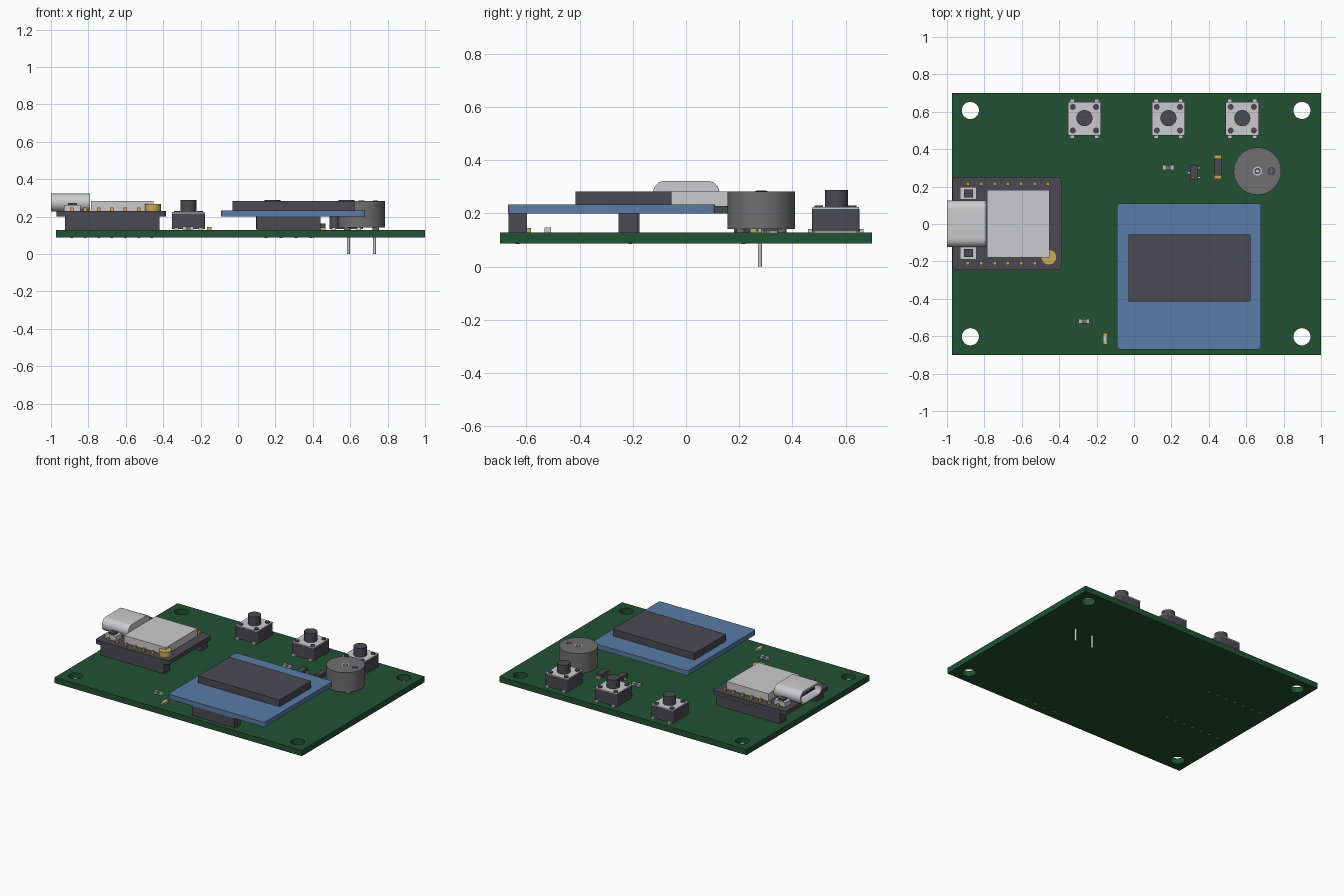
import bpy, bmesh, math
from mathutils import Vector

if "Cube" in bpy.data.objects:
    bpy.data.objects.remove(bpy.data.objects["Cube"], do_unlink=True)


def material(name, r, g, b):
    m = bpy.data.materials.new(name)
    m.use_nodes = True
    m.diffuse_color = (r, g, b, 1)
    m.node_tree.nodes["Principled BSDF"].inputs["Base Color"].default_value = (r, g, b, 1)
    return m


GREEN = material("board green", 0.016, 0.085, 0.034)
BLUE = material("display blue", 0.1, 0.2, 0.38)
DARK = material("dark plastic", 0.07, 0.068, 0.085)
LIGHT = material("light metal", 0.6, 0.6, 0.61)
GREY = material("buzzer grey", 0.16, 0.16, 0.16)
GOLD = material("gold contact", 0.58, 0.4, 0.1)

BOTTOM, TOP = 0.088, 0.129   # circuit board faces
DECK = 0.229                 # top of the controller board


def finish(name, bm, mat, smooth=False):
    mesh = bpy.data.meshes.new(name)
    bm.to_mesh(mesh)
    bm.free()
    mesh.materials.append(mat)
    ob = bpy.data.objects.new(name, mesh)
    bpy.context.collection.objects.link(ob)
    if smooth:
        bpy.ops.object.select_all(action='DESELECT')
        ob.select_set(True)
        bpy.context.view_layer.objects.active = ob
        bpy.ops.object.shade_smooth_by_angle(angle=math.radians(35))
    return ob


def box(name, x, y, z, mat, round_=0, axis=2):
    """Box from ranges; edges along one axis may be rounded."""
    bm = bmesh.new()
    bmesh.ops.create_cube(bm, size=1)
    lo, hi = (Vector(p) for p in zip(x, y, z))
    for v in bm.verts:
        v.co = Vector([(lo[i] + hi[i]) / 2 + v.co[i] * (hi[i] - lo[i]) for i in range(3)])
    if round_:
        edges = [e for e in bm.edges
                 if abs((e.verts[0].co - e.verts[1].co).normalized()[axis]) > 0.9]
        bmesh.ops.bevel(bm, geom=edges, offset=round_, segments=6, profile=0.5, affect='EDGES')
    return finish(name, bm, mat, bool(round_))


def block(name, cx, cy, sx, sy, z, mat, round_=0):
    return box(name, (cx - sx / 2, cx + sx / 2), (cy - sy / 2, cy + sy / 2), z, mat, round_)


def disc(name, cx, cy, r, z, mat, sides=32):
    bm = bmesh.new()
    bmesh.ops.create_cone(bm, cap_ends=True, segments=sides, radius1=r, radius2=r, depth=z[1] - z[0])
    bmesh.ops.translate(bm, verts=bm.verts, vec=(cx, cy, (z[0] + z[1]) / 2))
    return finish(name, bm, mat, True)


def cut(ob, cutters):
    """Subtract the cutters from an object and delete them."""
    for c in cutters:
        mod = ob.modifiers.new("cut", 'BOOLEAN')
        mod.operation, mod.solver, mod.object = 'DIFFERENCE', 'EXACT', c
    bpy.context.view_layer.update()
    deps = bpy.context.evaluated_depsgraph_get()
    mesh = bpy.data.meshes.new_from_object(ob.evaluated_get(deps))
    ob.modifiers.clear()
    ob.data = mesh
    for c in cutters:
        bpy.data.objects.remove(c, do_unlink=True)


# Circuit board with four mounting holes
board = box("circuit_board", (-0.973, 1), (-0.7, 0.7), (BOTTOM, TOP), GREEN)
cut(board, [disc("hole_cutter", x, y, 0.046, (0, 0.2), GREEN)
            for x in (-0.875, 0.898) for y in (-0.603, 0.607)])

# Display module on two supports
box("display_board", (-0.09, 0.68), (-0.67, 0.11), (0.2, 0.234), BLUE, 0.014)
box("display_screen", (-0.03, 0.622), (-0.415, -0.055), (0.234, 0.283), DARK)
for name, y in (("front", -0.668), ("rear", -0.253)):
    box(f"display_support_{name}", (0.1, 0.44), (y, y + 0.07), (TOP, 0.2), DARK)
for i in range(4):
    block("display_pin", 0.15 + i * 0.08, -0.633, 0.015, 0.015, (BOTTOM - 0.002, TOP), GOLD)

# Controller board on two socket strips, with pin rows
box("controller_board", (-0.97, -0.385), (-0.245, 0.25), (0.2, DECK), DARK, 0.02)
box("controller_shield", (-0.785, -0.452), (-0.178, 0.183), (DECK, 0.283), LIGHT)
for y in (-0.21, 0.216):
    block("socket_strip", -0.672, y, 0.505, 0.07, (TOP, 0.2), DARK)
    for i in range(7):
        x = -0.888 + i * 0.0713
        block("controller_pin", x, y, 0.018, 0.018, (0.2, 0.249), GOLD)
        block("controller_pin_end", x, y, 0.014, 0.014, (BOTTOM - 0.002, TOP), GOLD)
disc("antenna_socket", -0.455, -0.178, 0.042, (DECK, 0.268), GOLD)
for y in (-0.156, 0.164):
    block("small_button_case", -0.885, y, 0.088, 0.066, (DECK, 0.262), LIGHT)
    block("small_button_cap", -0.885, y, 0.046, 0.042, (0.262, 0.272), DARK)

# Cable port, hollow, with a contact tongue
port = box("cable_port", (-1, -0.79), (-0.124, 0.126), (0.228, 0.323), LIGHT, 0.046, 0)
cut(port, [box("port_cutter", (-1.1, -0.83), (-0.11, 0.112), (0.242, 0.309), LIGHT, 0.033, 0)])
box("port_tongue", (-0.975, -0.82), (-0.08, 0.082), (0.268, 0.283), DARK)
for i in range(8):
    block("port_contact", -0.92, -0.068 + i * 0.02, 0.1, 0.01, (0.266, 0.285), GOLD)

# Push buttons
BY = 0.563
for x in (-0.265, 0.184, 0.579):
    block("button_body", x, BY, 0.178, 0.18, (TOP + 0.004, 0.217), DARK, 0.01)
    block("button_plate", x, BY, 0.174, 0.176, (0.217, 0.225), LIGHT)
    disc("button_plunger", x, BY + 0.003, 0.043, (0.22, 0.289), DARK)
    for sx in (-1, 1):
        for sy in (-1, 1):
            disc("button_rivet", x + sx * 0.062, BY + sy * 0.063, 0.016, (0.22, 0.231), DARK, 16)
            block("button_leg", x + sx * 0.066, BY + sy * 0.092, 0.024, 0.026, (TOP, 0.142), LIGHT)

# Round buzzer with feet, markings and long pins
BX, BZY = 0.66, 0.283
disc("buzzer_body", BX, BZY, 0.127, (0.142, 0.283), GREY, 64)
for i in range(4):
    a = math.pi / 4 + i * math.pi / 2
    disc("buzzer_foot", BX + 0.108 * math.cos(a), BZY + 0.108 * math.sin(a), 0.018,
         (TOP, 0.142), GREY, 16)
disc("buzzer_vent_ring", BX, BZY, 0.024, (0.28, 0.2845), LIGHT)
disc("buzzer_vent", BX, BZY, 0.017, (0.28, 0.286), DARK)
disc("buzzer_vent_core", BX, BZY, 0.008, (0.28, 0.287), LIGHT, 16)
disc("polarity_mark", BX + 0.075, BZY, 0.022, (0.28, 0.2845), DARK)
for size in ((0.026, 0.006), (0.006, 0.026)):
    block("polarity_bar", BX + 0.075, BZY, *size, (0.28, 0.286), GREY)
for x in (-0.07, 0.07):
    disc("buzzer_pin", BX + x, 0.278, 0.008, (0, 0.15), LIGHT, 16)


# Small two-ended chips
def chip(name, cx, cy, length, width, height, upright, body, ends):
    def part(label, off, l, w, h, mat):
        dx, dy, sx, sy = (0, off, w, l) if upright else (off, 0, l, w)
        block(label, cx + dx, cy + dy, sx, sy, (TOP, TOP + h), mat)
    part(name, 0, length * 0.5, width * 0.95, height, body)
    for s in (-1, 1):
        part(name + "_end", s * length * 0.375, length * 0.25, width, height, ends)


chip("resistor_rear", 0.183, 0.302, 0.06, 0.026, 0.018, False, GREY, LIGHT)
chip("resistor_front", -0.267, -0.52, 0.06, 0.026, 0.018, False, GREY, LIGHT)
chip("indicator_light", -0.155, -0.614, 0.062, 0.024, 0.016, True, LIGHT, GOLD)

# Diode with gold pads
block("diode_body", 0.449, 0.305, 0.038, 0.09, (TOP + 0.004, 0.162), DARK)
for s in (-1, 1):
    block("diode_pad", 0.449, 0.305 + s * 0.053, 0.04, 0.022, (TOP, 0.142), GOLD)

# Three-legged transistor
block("transistor_body", 0.32, 0.274, 0.042, 0.078, (TOP + 0.004, 0.162), DARK)
for dx, dy in ((-0.026, 0), (0.026, 0.025), (0.026, -0.025)):
    block("transistor_leg", 0.32 + dx, 0.274 + dy, 0.018, 0.012, (TOP, 0.143), LIGHT)
